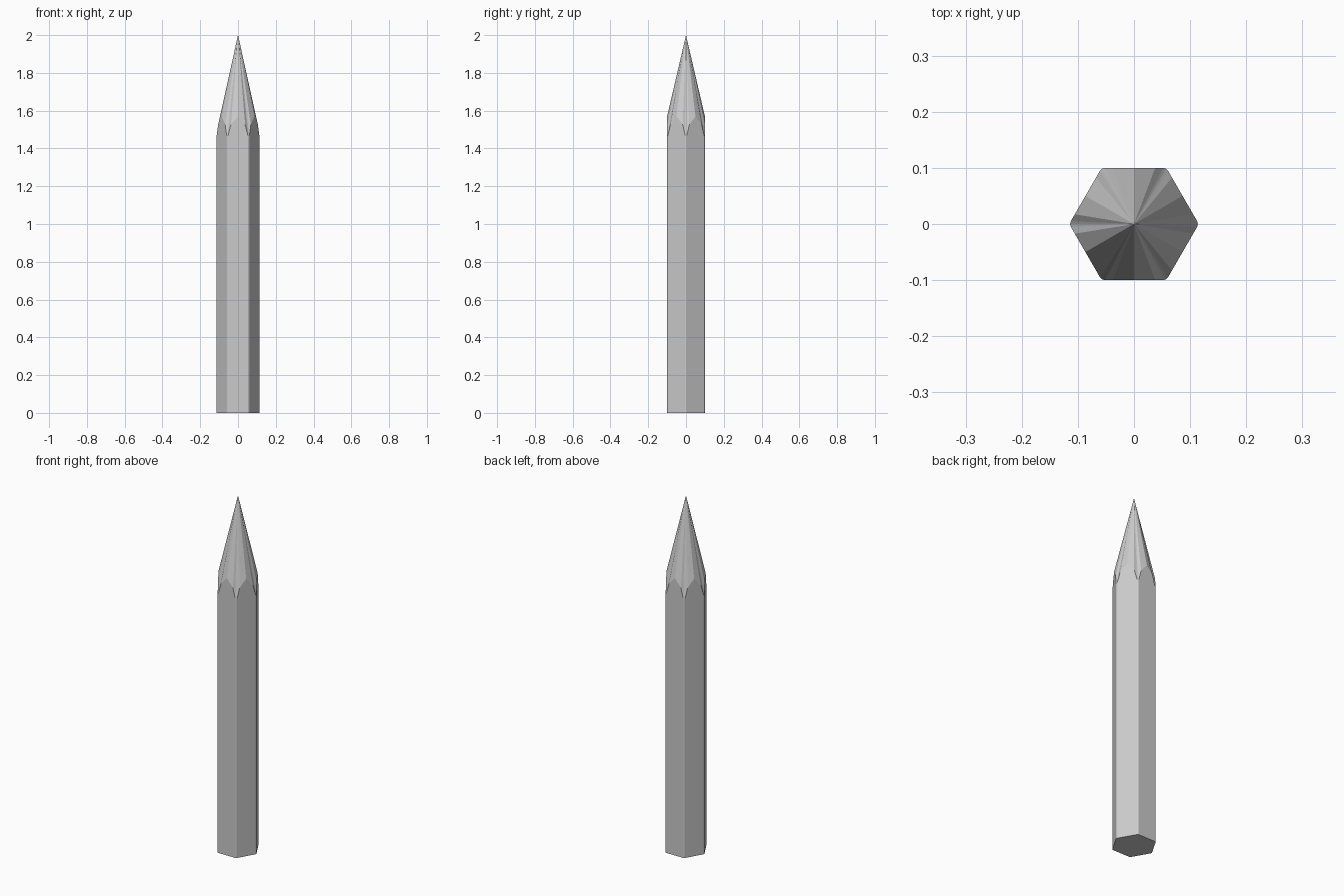
import bpy, bmesh, math

if "Cube" in bpy.data.objects:
    bpy.data.objects.remove(bpy.data.objects["Cube"])

APOTHEM, TIP_Z = 0.1, 2.0
HALF_SIDE = APOTHEM * math.tan(math.radians(30))

# One side of the hexagon: (offset along the side, distance out, height where the taper starts)
SIDE = [(-HALF_SIDE + 0.006, APOTHEM, 1.472),
        (-HALF_SIDE + 0.020, APOTHEM, 1.525),
        (0.0, APOTHEM, 1.57),
        (HALF_SIDE - 0.020, APOTHEM, 1.525),
        (HALF_SIDE - 0.006, APOTHEM, 1.472)]


def turn(along, out, angle):
    c, s = math.cos(angle), math.sin(angle)
    return out * c - along * s, out * s + along * c


# Outline with softly rounded corners
outline = []
for i in range(6):
    angle = math.radians(30 + 60 * i)
    for along, out, z in SIDE:
        outline.append((*turn(along, out, angle), z))
    outline.append((*turn(0, 0.1138, angle + math.radians(30)), 1.462))

# Hexagonal shaft with scalloped sharpened point
bm = bmesh.new()
low = [bm.verts.new((x, y, 0)) for x, y, z in outline]
high = [bm.verts.new(p) for p in outline]
tip = bm.verts.new((0, 0, TIP_Z))
n = len(outline)
for i in range(n):
    j = (i + 1) % n
    bm.faces.new((low[i], low[j], high[j], high[i]))
    bm.faces.new((high[i], high[j], tip))
bm.faces.new(low[::-1])
bmesh.ops.recalc_face_normals(bm, faces=bm.faces)

mesh = bpy.data.meshes.new("sharpened_hexagonal_shaft")
bm.to_mesh(mesh)
bm.free()
shaft = bpy.data.objects.new("sharpened_hexagonal_shaft", mesh)
bpy.context.collection.objects.link(shaft)
